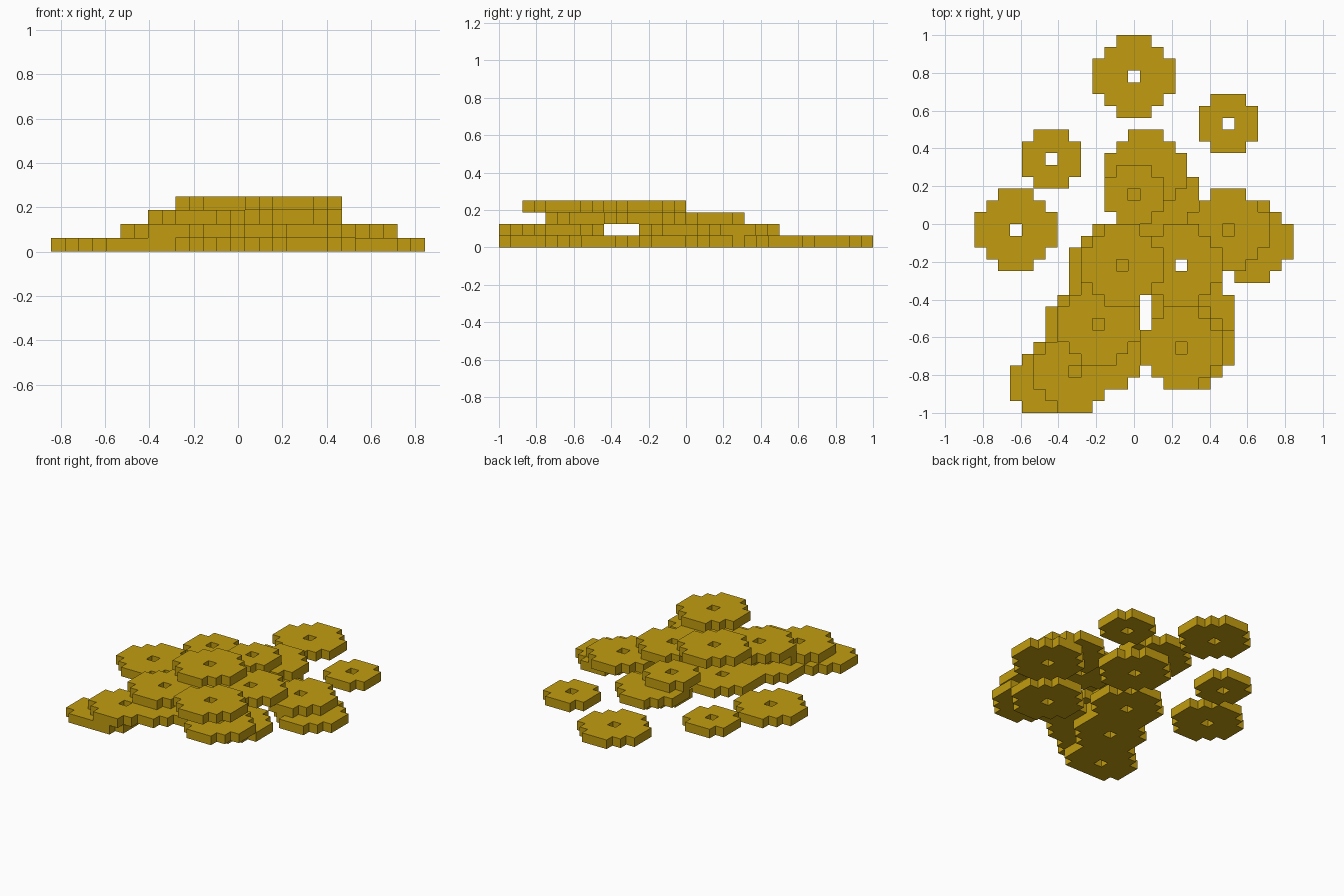
import bpy
import bmesh

CELL = 0.0625        # width and thickness of one block
FRONT_ROW = -16      # nothing reaches past this row

old = bpy.data.objects.get("Cube")
if old:
    bpy.data.objects.remove(old, do_unlink=True)

gold = bpy.data.materials.new("gold")
gold.use_nodes = True
colour = (0.54, 0.335, 0.005, 1)
gold.diffuse_color = colour
gold.node_tree.nodes["Principled BSDF"].inputs["Base Color"].default_value = colour


def coin(name, column, row, layer, radius):
    """Blocky round coin with a square hole, extruded from a grid of quads."""
    bm = bmesh.new()
    span = range(-radius, radius + 1)
    for i in span:
        for j in span:
            in_disc = abs(i) + abs(j) <= radius + 1
            if not in_disc or (i == 0 and j == 0) or row + j < FRONT_ROW:
                continue
            x, y, z = (column + i - 0.5) * CELL, (row + j) * CELL, layer * CELL
            corners = [(x, y), (x, y + CELL), (x + CELL, y + CELL), (x + CELL, y)]
            bm.faces.new([bm.verts.new((cx, cy, z)) for cx, cy in corners])
    bmesh.ops.remove_doubles(bm, verts=bm.verts, dist=CELL / 10)
    # Thicken upwards, keeping the underside
    result = bmesh.ops.extrude_face_region(bm, geom=bm.faces[:], use_keep_orig=True)
    top = [v for v in result["geom"] if isinstance(v, bmesh.types.BMVert)]
    bmesh.ops.translate(bm, verts=top, vec=(0, 0, CELL))
    bmesh.ops.recalc_face_normals(bm, faces=bm.faces)
    mesh = bpy.data.meshes.new(name)
    bm.to_mesh(mesh)
    bm.free()
    mesh.materials.append(gold)
    bpy.context.collection.objects.link(bpy.data.objects.new(name, mesh))


# Coins of each layer, as (column, row) of the hole
LARGE = [
    [(0, 12), (-10, -1), (10, -2), (2, 2), (-2, -4), (5, -8), (-4, -9), (-7, -14)],
    [(8, -1), (1, 4), (5, -11), (-2, -11), (-5, -13)],
    [(4, -4), (-3, -9)],
    [(-1, -4), (4, -11)],
]
SMALL = [[(8, 8), (-7, 5)], [], [(0, 2)], []]

for size, layers, radius in (("large", LARGE, 3), ("small", SMALL, 2)):
    for layer, places in enumerate(layers):
        for n, (column, row) in enumerate(places, 1):
            coin(f"{size}_coin_layer_{layer + 1}_{n}", column, row, layer, radius)
